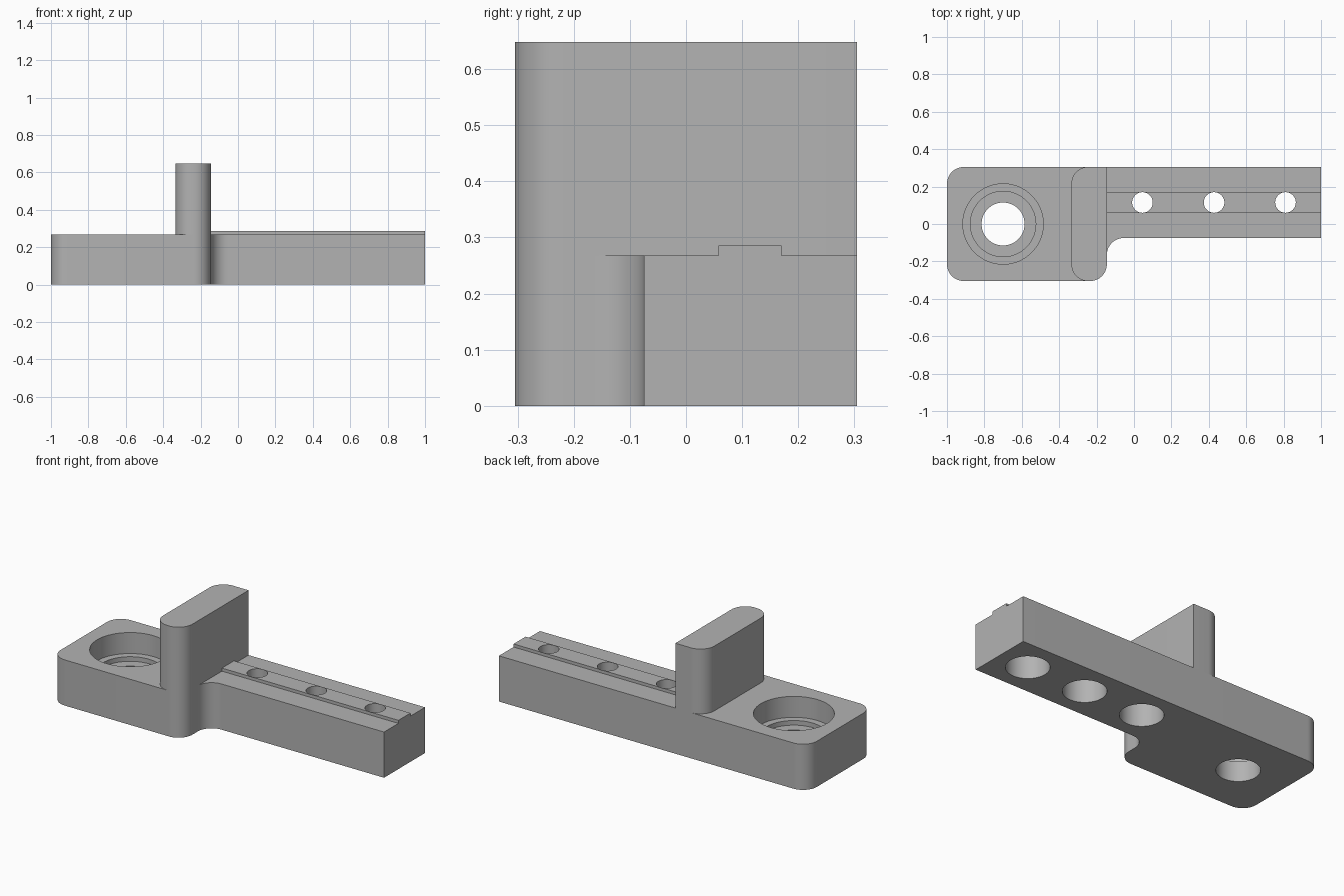
import bpy, bmesh, math

if "Cube" in bpy.data.objects:
    bpy.data.objects.remove(bpy.data.objects["Cube"], do_unlink=True)

grey = bpy.data.materials.new("plain grey")
grey.use_nodes = True
COLOUR = (0.45, 0.45, 0.45, 1)
grey.diffuse_color = COLOUR
grey.node_tree.nodes["Principled BSDF"].inputs["Base Color"].default_value = COLOUR

PLATE_TOP, RAIL_TOP, POST_TOP = 0.268, 0.286, 0.648
LEFT, RIGHT, BACK, FRONT = -0.145, -1.0, 0.305, -0.305
R = 0.09


def rounded(corners, steps=12):
    """Outline from (x, y, radius) right-angle corners, filleting each one."""
    pts = []
    for i, (x, y, r) in enumerate(corners):
        if not r:
            pts.append((x, y))
            continue
        px, py, _ = corners[i - 1]
        nx, ny, _ = corners[(i + 1) % len(corners)]
        a, b = math.hypot(px - x, py - y), math.hypot(nx - x, ny - y)
        ux, uy = (px - x) / a * r, (py - y) / a * r
        vx, vy = (nx - x) / b * r, (ny - y) / b * r
        for k in range(steps + 1):
            t = math.pi / 2 * k / steps
            s, c = 1 - math.sin(t), 1 - math.cos(t)
            pts.append((x + ux * s + vx * c, y + uy * s + vy * c))
    return pts


def extrude(name, outline, z0, z1):
    bm = bmesh.new()
    face = bm.faces.new([bm.verts.new((x, y, z0)) for x, y in outline])
    top = bmesh.ops.extrude_face_region(bm, geom=[face])["geom"]
    bmesh.ops.translate(bm, vec=(0, 0, z1 - z0),
                        verts=[v for v in top if isinstance(v, bmesh.types.BMVert)])
    bmesh.ops.recalc_face_normals(bm, faces=bm.faces)
    mesh = bpy.data.meshes.new(name)
    bm.to_mesh(mesh)
    bm.free()
    obj = bpy.data.objects.new(name, mesh)
    mesh.materials.append(grey)
    bpy.context.collection.objects.link(obj)
    return obj


def select(obj):
    bpy.ops.object.select_all(action="DESELECT")
    obj.select_set(True)
    bpy.context.view_layer.objects.active = obj


def drill(targets, x, y, radius, z0, z1):
    """Cut a vertical round hole through each target."""
    n = 64
    circle = [(x + radius * math.cos(math.tau * k / n),
               y + radius * math.sin(math.tau * k / n)) for k in range(n)]
    cutter = extrude("hole_cutter", circle, z0, z1)
    cutter.hide_render = True
    for obj in targets:
        select(obj)
        mod = obj.modifiers.new("hole", "BOOLEAN")
        mod.operation, mod.solver, mod.object = "DIFFERENCE", "EXACT", cutter
        bpy.ops.object.modifier_apply(modifier=mod.name)
    bpy.data.objects.remove(cutter, do_unlink=True)


# Base plate with the narrower arm
base = extrude("base_plate", rounded([
    (RIGHT, FRONT, R), (LEFT, FRONT, R), (LEFT, -0.075, R),
    (1, -0.075, 0), (1, BACK, 0), (RIGHT, BACK, R)]), 0, PLATE_TOP)

# Upright post, square only at its back corner beside the arm
post = extrude("upright_post", rounded([
    (-0.335, FRONT, R), (LEFT, FRONT, R), (LEFT, BACK, 0), (-0.335, BACK, R)]),
    PLATE_TOP, POST_TOP)

# Raised rail along the arm
rail = extrude("arm_rail", [(LEFT, 0.058), (1, 0.058), (1, 0.17), (LEFT, 0.17)],
               PLATE_TOP, RAIL_TOP)

# Stepped bore in the wide end
for radius, floor in ((0.215, 0.145), (0.175, 0.118), (0.115, -0.1)):
    drill([base], -0.7, 0, radius, floor, 0.4)

# Arm holes, counterbored from underneath
for x in (0.045, 0.428, 0.81):
    drill([base, rail], x, 0.115, 0.055, -0.1, 0.4)
    drill([base], x, 0.115, 0.115, -0.1, 0.17)

for obj in (base, post, rail):
    select(obj)
    bpy.ops.object.shade_smooth_by_angle(angle=math.radians(30))
